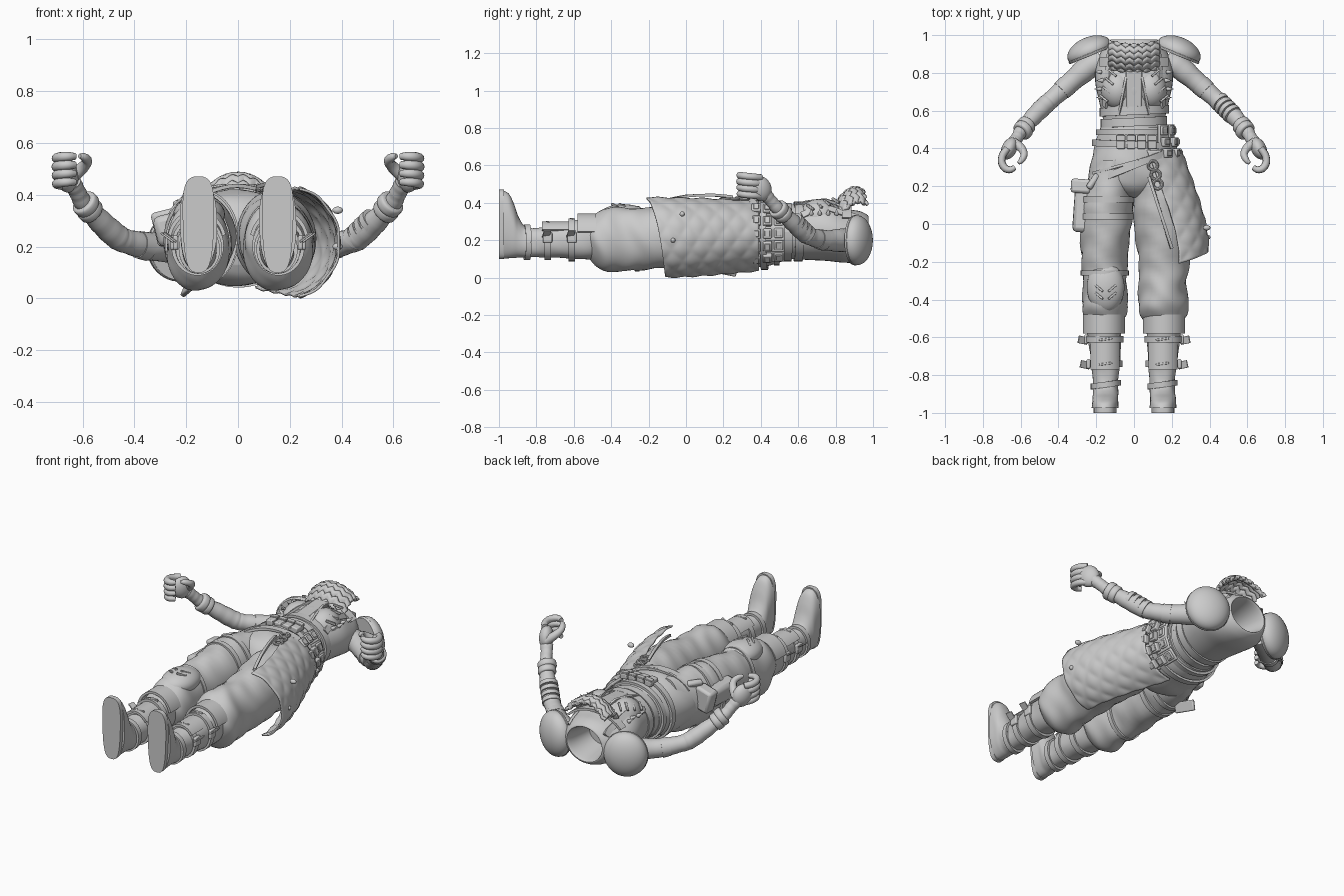
import bpy, math
from math import sin, cos, pi, radians
from mathutils import Vector, Matrix

cube = bpy.data.objects.get("Cube")
if cube:
    bpy.data.objects.remove(cube)

grey = bpy.data.materials.new("plain_grey")
grey.use_nodes = True
grey.diffuse_color = (.6, .6, .6, 1)
grey.node_tree.nodes["Principled BSDF"].inputs["Base Color"].default_value = grey.diffuse_color


def finish(ob, angle=40, thick=0, bevel=0):
    ob.data.materials.append(grey)
    bpy.ops.object.select_all(action="DESELECT")
    ob.select_set(True)
    bpy.context.view_layer.objects.active = ob
    bpy.ops.object.mode_set(mode="EDIT")
    bpy.ops.mesh.select_all(action="SELECT")
    bpy.ops.mesh.normals_make_consistent(inside=False)
    bpy.ops.object.mode_set(mode="OBJECT")
    if thick:
        mod = ob.modifiers.new("thickness", "SOLIDIFY")
        mod.thickness, mod.offset = thick, 0
    if bevel:
        mod = ob.modifiers.new("soft_edge", "BEVEL")
        mod.width, mod.segments = bevel, 2
    bpy.ops.object.shade_smooth_by_angle(angle=radians(angle))
    return ob


def grid(name, rows, closed=True, cap=True, **kw):
    n, faces = len(rows[0]), []
    for i in range(len(rows) - 1):
        for j in range(n if closed else n - 1):
            k = (j + 1) % n
            faces.append((i * n + j, i * n + k, (i + 1) * n + k, (i + 1) * n + j))
    if closed and cap:
        faces += [tuple(range(n)), tuple(range((len(rows) - 1) * n, len(rows) * n))]
    me = bpy.data.meshes.new(name)
    me.from_pydata([tuple(p) for r in rows for p in r], [], faces)
    ob = bpy.data.objects.new(name, me)
    bpy.context.collection.objects.link(ob)
    return finish(ob, **kw)


def smooth_rows(rows, k=6):
    out, v = [], [Vector(r) for r in rows]
    for i in range(len(v) - 1):
        a, b, c, d = v[max(i - 1, 0)], v[i], v[i + 1], v[min(i + 2, len(v) - 1)]
        for s in range(k):
            t = s / k
            out.append(b + t / 2 * (c - a + t * (2 * a - 5 * b + 4 * c - d + t * (3 * b - a - 3 * c + d))))
    return out + [v[-1]]


def blunt(v, p):
    return math.copysign(abs(v) ** p, v)


def ring(row, angle, lift=0, p=1):
    y, cx, cz, rx, rz = row
    return Vector((cx + (rx + lift) * blunt(cos(angle), p), y, cz + (rz + lift) * blunt(sin(angle), p)))


def loft(name, rows, n=40, fold=0, p=1, **kw):
    # cross-sections stacked along y: (y, centre x, centre z, half width, half depth)
    turns = [2 * pi * j / n for j in range(n)]
    return grid(name, [[ring(r, a, fold * (sin(48 * r[0] + 3 * sin(2 * a)) + sin(3 * a + 25 * r[0])), p)
                        for a in turns] for r in smooth_rows(rows)], **kw)


def at(rows, y):
    for a, b in zip(rows, rows[1:]):
        if b[0] <= y <= a[0]:
            return Vector(a).lerp(Vector(b), (a[0] - y) / (a[0] - b[0]))
    return Vector(rows[0] if y > rows[0][0] else rows[-1])


def ribbon(name, pairs, w, h=.014):
    # flat strap following (point, outward normal) pairs
    rows = []
    for i, (p, n) in enumerate(pairs):
        t = pairs[min(i + 1, len(pairs) - 1)][0] - pairs[max(i - 1, 0)][0]
        side, n = t.cross(n).normalized() * w / 2, n.normalized() * h / 2
        rows.append([p + side + n, p - side + n, p - side - n, p + side - n])
    return grid(name, rows)


def drape(name, rows, a, b, w, lift=.006):
    pairs = []
    for i in range(13):
        x, y = Vector(a).lerp(Vector(b), i / 12)
        r = at(rows, y)
        turn = math.acos(max(-1, min(1, (x - r[1]) / r[3])))
        p = ring(r, turn, lift)
        pairs.append((p, p - Vector((r[1], y, r[2]))))
    return ribbon(name, pairs, w)


def wrap(name, rows, y, w, tilt=0, lift=.006, start=0, end=360):
    pairs = []
    for i in range(37):
        a = radians(start + (end - start) * i / 36)
        r = at(rows, y + tilt * cos(a))
        p = ring(r, a, lift)
        pairs.append((p, p - Vector((r[1], p.y, r[2]))))
    return ribbon(name, pairs, w)


def tube(name, path, n=20, k=6, fold=0):
    # round limb following (x, y, z, radius)
    pts, rows = smooth_rows(path, k), []
    for i, p in enumerate(pts):
        t = (pts[min(i + 1, len(pts) - 1)] - pts[max(i - 1, 0)]).xyz
        q = t.to_track_quat("Z", "Y")
        r = p[3] + fold * sin(i * 1.7)
        rows.append([p.xyz + q @ Vector((r * cos(2 * pi * j / n), r * sin(2 * pi * j / n), 0)) for j in range(n)])
    return grid(name, rows, angle=60)


def box(name, loc, size, turn=(0, 0, 0), bevel=.006):
    bpy.ops.mesh.primitive_cube_add(size=1, location=loc, rotation=[radians(a) for a in turn])
    ob = bpy.context.object
    ob.name = name
    ob.data.transform(Matrix.Diagonal((*size, 1)))
    return finish(ob, bevel=bevel)


def ball(name, loc, size, turn=(0, 0, 0)):
    bpy.ops.mesh.primitive_uv_sphere_add(segments=28, ring_count=16, location=loc, rotation=[radians(a) for a in turn])
    ob = bpy.context.object
    ob.name = name
    ob.data.transform(Matrix.Diagonal((*size, 1)))
    return finish(ob)


# torso with a hollow neck, and the hips
torso = [(.975, 0, .22, .125, .11), (.93, 0, .22, .165, .135), (.85, 0, .225, .2, .145), (.75, 0, .25, .205, .16),
         (.65, 0, .25, .185, .155), (.56, 0, .245, .165, .145), (.5, 0, .24, .17, .15), (.42, 0, .235, .2, .165)]
hips = [(.51, 0, .24, .18, .155), (.42, 0, .235, .205, .175), (.3, 0, .235, .235, .185),
        (.22, 0, .23, .235, .175), (.17, 0, .225, .17, .14), (.14, 0, .22, .08, .09)]
loft("torso", [(.8, 0, .22, .09, .07), (.95, 0, .22, .11, .095)] + torso)
loft("hips", hips, fold=.002)
for y in (.54, .6):
    wrap("waist_wrap", torso, y, .045, .008, .003)
wrap("waistband", hips, .485, .03)
wrap("belt", hips, .42, .035, -.01, .012)

# knitted collar with zigzag rows
collar = []
for i in range(41):
    v = i / 40
    row = []
    for j in range(61):
        u = j / 30 - 1
        zig = abs((u * 3) % 1 - .5)
        row.append((.13 * u, .825 + .145 * v - .02 * (1 - u * u),
                    .40 + .075 * sin(2.3 * v) - .07 * u * u + .006 * sin(2 * pi * (5 * v + zig))))
    collar.append(row)
grid("knit_collar", collar, closed=False, thick=.02, angle=70)
drape("collar_base", torso, (-.16, .86), (.16, .86), .05, .02)

# chest armour: cups, seams, clasps and spikes
for s in (-1, 1):
    ball("chest_cup", (s * .085, .71, .325), (.09, .105, .095))
    drape("chest_seam", torso, (s * .03, .83), (s * .075, .58), .012, .01)
    drape("shoulder_strap", torso, (s * .12, .95), (s * .15, .62), .035)
    for i in range(4):
        box("clasp", (s * (.115 + .015 * i), .80 - .045 * i, .412 - .012 * i), (.06, .012, .014), (0, s * 25, s * 40), .003)
        bpy.ops.mesh.primitive_cone_add(vertices=10, radius1=.012, depth=.045, rotation=(0, s * .9, 0),
                                        location=(s * (.185 + .01 * (i % 2)), .67 + .045 * i, .355))
        bpy.context.object.name = "spike"
        finish(bpy.context.object)
box("chest_panel", (0, .7, .4), (.08, .22, .02), (4, 0, 0))

# curved shoulder plates
for s in (-1, 1):
    for name, size, lo, hi in (("shoulder_plate", 1, 4, 105), ("plate_rim", 1.03, 98, 108)):
        rows = []
        for i in range(12):
            th = radians(lo + (hi - lo) * i / 11)
            rows.append([Vector((s * .235, .915, .2)) + size * Vector((
                s * (.11 * sin(th) * cos(a) + .025 * cos(th)),
                .065 * cos(th) - .045 * sin(th) * cos(a), .128 * sin(th) * sin(a)))
                for a in [2 * pi * j / 36 for j in range(36)]])
        grid(name, rows, thick=.01, cap=lo < 9)

# arms with cuffs, bands and curled hands
for s in (-1, 1):
    def limb(name, path, **kw):
        return tube(name, [(s * x, y, z, r) for x, y, z, r in path], **kw)
    limb("arm", [(.17, .87, .2, .06), (.24, .83, .2, .063), (.34, .745, .2, .053), (.43, .665, .22, .047),
                 (.47, .63, .24, .049), (.53, .57, .295, .046), (.595, .495, .365, .036), (.62, .455, .41, .033),
                 (.64, .425, .445, .036)], fold=.001)
    for t, r in ((0, .05), (.5, .052)):
        limb("cuff", [(.572 + d + .03 * t, .52 - d - .045 * t, .34 + d + .045 * t, r * f)
                      for d, f in ((-.012, .8), (-.008, 1), (.008, 1), (.012, .8))], k=3)
    limb("upper_band", [(.35, .737, .2, .056), (.385, .705, .207, .053)], k=1)
    if s > 0:
        for i in range(4):
            t = .02 * i
            limb("forearm_wrap", [(.45 + t, .65 - t, .228 + t, .053), (.464 + t, .636 - t, .242 + t, .051)], k=1)
    ball("palm", (s * .66, .4, .475), (.04, .06, .068), (25, 0, s * 25))
    for i in range(4):
        z, r = .435 + .033 * i, .02 - .001 * abs(i - 2)
        limb("finger", [(.67, .4, z, r), (.695, .365, z + .004, r), (.7, .325, z + .008, r), (.682, .295, z + .012, r),
                        (.655, .287, z + .014, r * .9), (.63, .3, z + .014, r * .7)], n=12, k=4)
    limb("thumb", [(.64, .43, .47, .028), (.6, .405, .505, .023), (.582, .37, .53, .019),
                   (.595, .338, .545, .016), (.612, .322, .55, .009)], n=12, k=4)

# baggy trousers, boots and straps
pants = [(.34, .1, .24, .1, .165), (.15, .14, .235, .137, .178), (0, .148, .23, .135, .175), (-.2, .158, .21, .122, .165),
         (-.32, .152, .205, .115, .168), (-.42, .155, .2, .122, .172), (-.48, .155, .205, .112, .14), (-.52, .155, .21, .085, .1)]
boot = [(-.46, .155, .215, .09, .1), (-.5, .16, .215, .098, .115), (-.58, .158, .205, .09, .105), (-.7, .152, .195, .08, .088),
        (-.8, .15, .188, .07, .078), (-.86, .15, .19, .066, .083), (-.895, .15, .215, .066, .108), (-.92, .153, .25, .068, .145),
        (-.945, .153, .275, .07, .172), (-.975, .153, .285, .072, .182)]
for s in (-1, 1):
    bag = 1.1 if s > 0 else 1
    leg = [(y, s * x, z, w * bag, d) for y, x, z, w, d in pants]
    shoe = [(y, s * x, z, w, d) for y, x, z, w, d in boot]
    loft("trouser_leg", leg, fold=.003)
    loft("boot", shoe, fold=.001, p=.88)
    # sole narrows at the arch
    outline = []
    for j in range(48):
        a = 2 * pi * j / 48
        outline.append((s * .153 + (.066 + .007 * sin(a) - .006 * cos(2 * a)) * blunt(cos(a), .7),
                        .285 + .186 * blunt(sin(a), .9)))
    grid("sole", [[(x, y, z) for x, z in outline] for y in (-.972, -1)])
    wrap("knee_flap", shoe, -.53, .1, 0, .014, 15, 165)
    wrap("shin_plate", shoe, -.67, .2, 0, .004, 35, 145)
    wrap("ankle_wrap", shoe, -.85, .03, .01)
    for y in (-.61, -.74):
        wrap("boot_strap", shoe, y, .035, 0, .007)
        edge = s * (.155 + at(boot, y)[3])
        box("buckle", (edge + s * .01, y, .215), (.02, .05, .055))
        box("strap_end", (edge + s * .028, y - .005, .235), (.06, .04, .008), (0, -s * 35, s * 12), .002)
        box("shin_clasp", (s * .15, y, .21 + at(boot, y)[4]), (.07, .012, .016), (0, 0, 8), .003)

# knee pad on the right leg
ball("knee_pad", (-.15, -.335, .325), (.1, .135, .068))
for s in (-1, 1):
    for y in (-.34, -.38):
        box("knee_groove", (-.15 + s * .035, y, .386), (.055, .012, .012), (0, s * 18, s * 40), .003)
right_leg = [(y, -x, z, w, d) for y, x, z, w, d in pants]
wrap("knee_strap", right_leg, -.26, .025, 0, .002)

# quilted half skirt on the left
skirt = []
for i in range(50):
    t, row = i / 49, []
    bell = 1.3 * t - .35 * t ** 4
    for j in range(61):
        u = j / 60
        a = radians(74 - 148 * u)
        puff = .006 * abs(sin(pi * (5 * t + 4 * u)) * sin(pi * (5 * t - 4 * u)))
        row.append((.245 * cos(a) * (1 - .16 * bell) + .19 * bell + puff * cos(a),
                    .39 - t * (.6 - .1 * u - .02 * sin(pi * u)),
                    .225 - .01 * bell + (.19 + .027 * bell + puff) * sin(a)))
    skirt.append(row)
grid("quilted_skirt", skirt, closed=False, thick=.01, angle=70)
for y, z in ((-.02, .34), (-.07, .2)):
    ball("skirt_stud", (.385, y, z), (.02, .014, .014))

# cartridge pouches around the left hip
for a in (-42, -20, 0, 20, 42):
    for y in (.375, .435, .495):
        box("cartridge_pouch", ring(at(hips, y), radians(a), .022), (.03, .048, .052), (0, -a, 0))
        box("pouch_flap", ring(at(hips, y), radians(a), .038), (.008, .028, .034), (0, -a, 0), .003)
    box("pouch_backing", ring(at(hips, .435), radians(a), .006), (.016, .185, .075), (0, -a, 0))
for x in (-.07, -.015, .04, .095):
    box("front_pouch", (x, .435, .415), (.045, .075, .035), (0, x * 90, 0))
    box("front_flap", (x, .455, .433), (.049, .03, .014), (0, x * 90, 0), .003)

# diagonal belt, hanging strap and linked rings
drape("diagonal_belt", hips, (-.21, .22), (.14, .37), .035, .015)
drape("diagonal_belt", hips, (-.2, .27), (.1, .36), .014, .015)
drape("hanging_strap", [(y, x, z, w * 1.1, d + .03) for y, x, z, w, d in pants], (.08, .25), (.2, -.13), .016, .002)
for x, y in ((.1, .31), (.115, .26), (.125, .21)):
    bpy.ops.mesh.primitive_torus_add(location=(x, y, .42), major_radius=.024, minor_radius=.008,
                                     major_segments=18, minor_segments=8)
    bpy.context.object.name = "metal_ring"
    finish(bpy.context.object)

# holster on the right thigh and the loose flap behind
box("holster", (-.262, .09, .265), (.1, .27, .12), (0, -14, -4), .025)
box("holster_flap", (-.268, .2, .275), (.11, .075, .135), (0, -14, -4), .015)
box("tool_handle", (-.215, .225, .36), (.035, .09, .04), (0, -20, -35), .012)
for y in (.04, .13):
    wrap("thigh_strap", right_leg, y, .03, 0, .002)
box("rear_flap", (-.19, .21, .045), (.02, .13, .06), (-12, 25, 8), .006)
